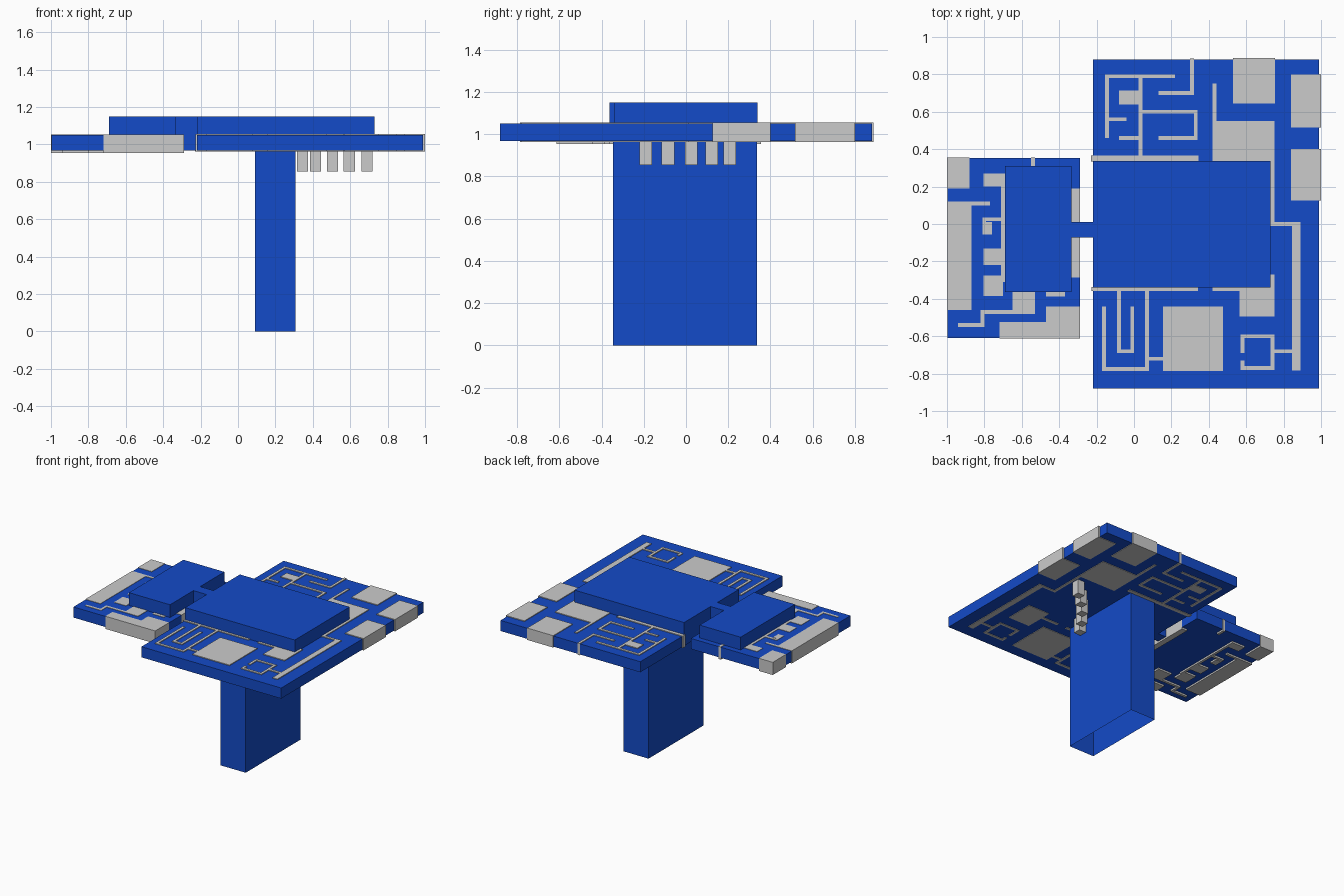
import bpy, bmesh
from mathutils import Vector

blue = bpy.data.materials.new("blue")
blue.diffuse_color = (0.007, 0.07, 0.58, 1)


def add_box(bm, x0, x1, y0, y1, z0, z1):
    verts = bmesh.ops.create_cube(bm, size=1)["verts"]
    size = Vector((x1 - x0, y1 - y0, z1 - z0))
    mid = Vector((x0 + x1, y0 + y1, z0 + z1)) / 2
    for v in verts:
        v.co = Vector(a * b for a, b in zip(v.co, size)) + mid


def finish(name, bm, mat=None):
    mesh = bpy.data.meshes.new(name)
    bm.to_mesh(mesh)
    bm.free()
    obj = bpy.data.objects.new(name, mesh)
    bpy.context.collection.objects.link(obj)
    if mat:
        mesh.materials.append(mat)
    return obj


def box(name, *dims, mat=None, open_bottom=False):
    bm = bmesh.new()
    add_box(bm, *dims)
    if open_bottom:
        bm.normal_update()
        low = [f for f in bm.faces if f.normal.z < -0.5]
        bmesh.ops.delete(bm, geom=low, context="FACES_ONLY")
    return finish(name, bm, mat)


def inlay(name, z0, z1, rects):
    bm = bmesh.new()
    for r in rects:
        add_box(bm, *r, z0, z1)
    return finish(name, bm)


def path(*pts, w=0.02):
    """Rectangles following a right-angled centre line."""
    h = w / 2
    return [(min(a[0], b[0]) - h, max(a[0], b[0]) + h,
             min(a[1], b[1]) - h, max(a[1], b[1]) + h)
            for a, b in zip(pts, pts[1:])]


# Blue boards, raised blocks, bridge and hollow stem
box("main_board", -0.22, 0.99, -0.88, 0.88, 0.967, 1.05, mat=blue)
box("small_board", -0.998, -0.29, -0.61, 0.353, 0.967, 1.05, mat=blue)
box("main_block", -0.22, 0.73, -0.34, 0.338, 1.05, 1.15, mat=blue)
box("small_block", -0.69, -0.335, -0.363, 0.31, 1.05, 1.15, mat=blue)
box("bridge", -0.335, -0.22, -0.073, 0.01, 0.967, 1.15, mat=blue)
box("stem", 0.09, 0.308, -0.345, 0.335, 0, 0.967, mat=blue, open_bottom=True)

# Grey pads passing through the main board
inlay("main_board_pads", 0.963, 1.056, [
    (0.53, 0.755, 0.645, 0.887), (0.84, 1.0, 0.515, 0.80),
    (0.84, 1.0, 0.125, 0.40), (0.42, 0.75, 0.28, 0.55),
    (0.565, 0.75, -0.495, -0.27), (0.155, 0.475, -0.785, -0.44),
    (-0.08, 0.035, 0.64, 0.715)])

# Grey traces of the back half
back = (path((0.31, 0.875), (0.31, 0.70), (0.14, 0.70))
        + path((0.21, 0.79), (-0.145, 0.79), (-0.145, 0.47))
        + path((-0.145, 0.56), (-0.05, 0.56))
        + path((0.035, 0.79), (0.035, 0.355))
        + path((0.035, 0.60), (0.33, 0.60), (0.33, 0.46), (0.14, 0.46))
        + path((-0.07, 0.46), (0.035, 0.46))
        + path((-0.215, 0.35), (0.33, 0.35), w=0.03)
        + path((0.43, 0.74), (0.43, 0.50)))
inlay("back_traces", 0.963, 1.056, back)

# Grey traces of the front half
front = (path((-0.215, -0.347), (0.33, -0.347), w=0.022)
         + path((0.43, -0.347), (0.57, -0.347), w=0.022)
         + path((-0.16, -0.45), (-0.16, -0.775), (0.07, -0.775), (0.07, -0.35))
         + path((0.07, -0.72), (0.155, -0.72))
         + path((-0.08, -0.35), (-0.08, -0.68), (-0.01, -0.68), (-0.01, -0.45))
         + path((0.58, -0.68), (0.58, -0.60), (0.74, -0.60), (0.74, -0.77),
                (0.58, -0.77), (0.58, -0.74))
         + path((0.74, -0.68), (0.85, -0.68))
         + path((0.74, 0.40), (0.74, 0.0), (0.87, 0.0))
         + path((0.867, -0.01), (0.867, -0.76), w=0.044))
inlay("front_traces", 0.963, 1.056, front)

# Grey pads and traces of the small board
inlay("small_board_pads", 0.954, 1.053, [
    (-1.0, -0.88, 0.19, 0.355), (-1.0, -0.87, -0.46, 0.12),
    (-0.805, -0.69, 0.20, 0.27), (-0.805, -0.69, -0.22, -0.13),
    (-0.805, -0.70, -0.385, -0.275), (-0.81, -0.76, -0.057, 0.01),
    (-0.335, -0.288, -0.285, 0.19), (-0.65, -0.53, -0.46, -0.36),
    (-0.72, -0.288, -0.613, -0.525), (-0.47, -0.288, -0.613, -0.44),
    (-0.47, -0.37, -0.388, -0.36)])
inlay("small_board_traces", 0.954, 1.053,
      path((-0.88, 0.11), (-0.78, 0.11))
      + path((-0.54, 0.345), (-0.54, 0.30))
      + path((-0.70, 0.24), (-0.70, -0.17))
      + path((-0.70, 0.025), (-0.80, 0.025), (-0.80, -0.04))
      + path((-0.70, -0.20), (-0.70, -0.30))
      + path((-0.93, -0.54), (-0.81, -0.54), (-0.81, -0.47), (-0.54, -0.47)))

# Diagonal row of pins under the main board
pins = [(0.345, -0.19), (0.415, -0.085), (0.505, 0.025),
        (0.595, 0.122), (0.69, 0.207)]
for i, (x, y) in enumerate(pins):
    box(f"pin_{i + 1}", x - 0.03, x + 0.03, y - 0.03, y + 0.03, 0.855, 0.967)
